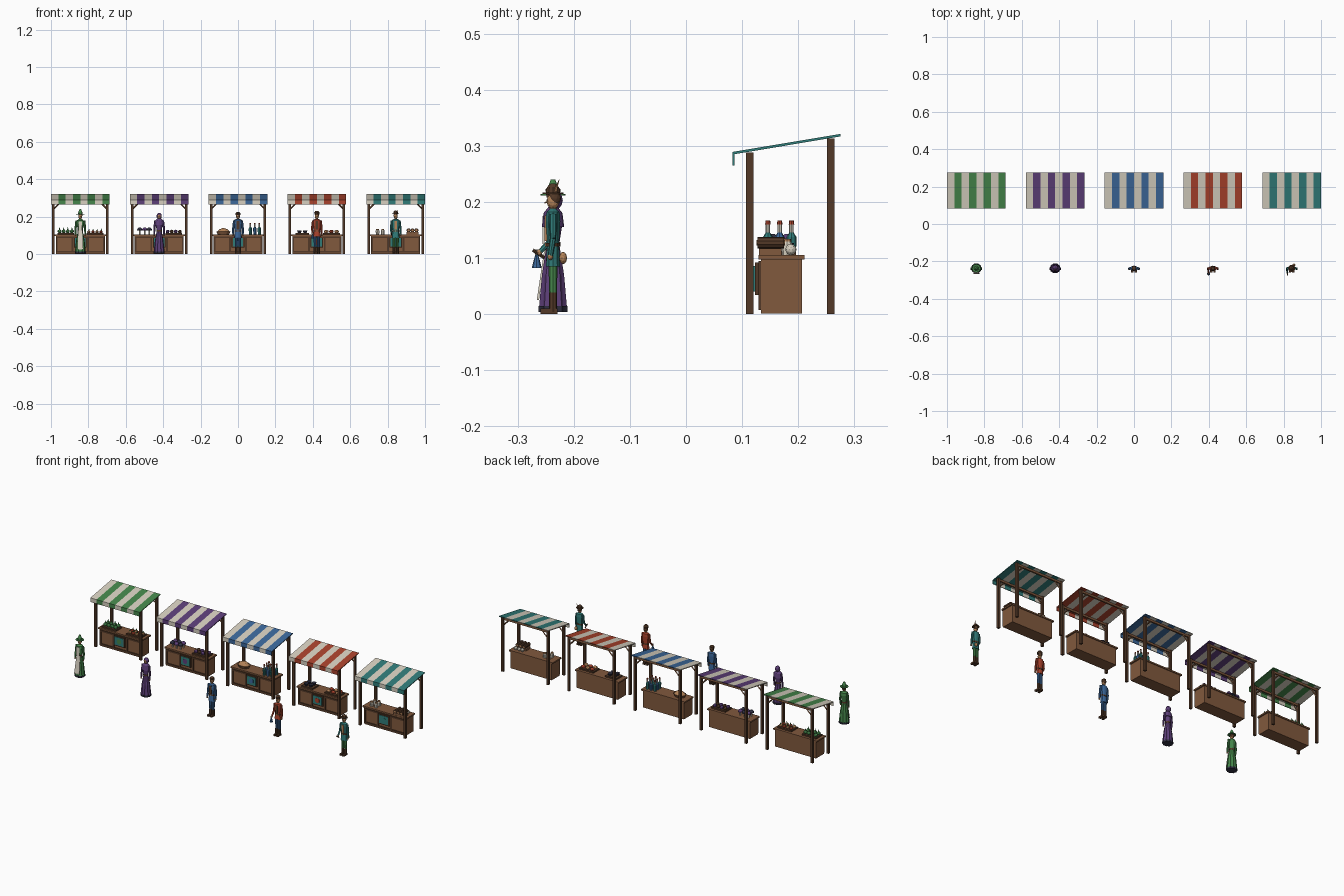
import bpy, bmesh, math
from mathutils import Vector, Matrix

if "Cube" in bpy.data.objects:
    bpy.data.objects.remove(bpy.data.objects["Cube"])

PALETTE = {
    "dark_wood": (0.085, 0.04, 0.02), "wood": (0.22, 0.1, 0.047),
    "cream": (0.68, 0.63, 0.53), "green": (0.06, 0.24, 0.07),
    "purple": (0.11, 0.05, 0.19), "blue": (0.045, 0.14, 0.33),
    "red": (0.4, 0.055, 0.025), "teal": (0.03, 0.2, 0.19),
    "tan": (0.46, 0.23, 0.1), "charcoal": (0.03, 0.03, 0.055)}
MATS = {}
for key, rgb in PALETTE.items():
    m = bpy.data.materials.new(key)
    m.use_nodes = True
    m.diffuse_color = (*rgb, 1)
    m.node_tree.nodes["Principled BSDF"].inputs["Base Color"].default_value = (*rgb, 1)
    MATS[key] = m


def finish(name, bm, *cols):
    bmesh.ops.recalc_face_normals(bm, faces=bm.faces)
    me = bpy.data.meshes.new(name)
    bm.to_mesh(me)
    bm.free()
    for c in cols:
        me.materials.append(MATS[c])
    ob = bpy.data.objects.new(name, me)
    bpy.context.collection.objects.link(ob)
    return ob


def box(name, col, centre, size):
    bm = bmesh.new()
    bmesh.ops.create_cube(bm, size=1, matrix=Matrix.Translation(centre) @ Matrix.Diagonal((*size, 1)))
    return finish(name, bm, col)


def rod(name, col, a, b, r1, r2=None, n=8):
    a, b = Vector(a), Vector(b)
    d = b - a
    bm = bmesh.new()
    mat = Matrix.Translation((a + b) / 2) @ d.to_track_quat("Z", "Y").to_matrix().to_4x4()
    bmesh.ops.create_cone(bm, cap_ends=True, segments=n, radius1=r1,
                          radius2=r1 if r2 is None else r2, depth=d.length, matrix=mat)
    return finish(name, bm, col)


def ball(name, col, centre, size):
    bm = bmesh.new()
    bmesh.ops.create_icosphere(bm, subdivisions=2, radius=1,
                               matrix=Matrix.Translation(centre) @ Matrix.Diagonal((*size, 1)))
    return finish(name, bm, col)


def lathe(name, col, x, y, profile, n=12, deep=1.0, ruffle=0.0):
    """Spin (radius, z) pairs; ruffle pulls in every second point of the lower ring."""
    bm = bmesh.new()
    rings = []
    for k, (r, z) in enumerate(profile):
        ring = []
        for i in range(n):
            t = math.tau * i / n
            rr = r * (1 - ruffle * (i % 2) / (1 + k))
            ring.append(bm.verts.new((x + rr * math.cos(t), y + rr * deep * math.sin(t), z)))
        rings.append(ring)
    for lo, hi in zip(rings, rings[1:]):
        for i in range(n):
            bm.faces.new((lo[i], lo[(i + 1) % n], hi[(i + 1) % n], hi[i]))
    bm.faces.new(rings[0])
    bm.faces.new(rings[-1])
    return finish(name, bm, col)


def canopy(x, col):
    # Striped slab with a hanging front valance, swept across eight stripes
    profile = [(0.083, 0.265), (0.083, 0.289), (0.275, 0.321), (0.275, 0.3165),
               (0.0865, 0.285), (0.0865, 0.265)]
    bm = bmesh.new()
    rings = [[bm.verts.new((x - 0.157 + 0.314 * i / 8, y, z)) for y, z in profile] for i in range(9)]
    for i in range(8):
        for j in range(6):
            k = (j + 1) % 6
            f = bm.faces.new((rings[i][j], rings[i][k], rings[i + 1][k], rings[i + 1][j]))
            f.material_index = i % 2
    bm.faces.new(rings[0])
    bm.faces.new(rings[-1]).material_index = 1
    finish("canopy", bm, "cream", col)


def stall(x, col):
    canopy(x, col)
    # Posts, beams and corner braces
    for y, top in ((0.1135, 0.288), (0.258, 0.313)):
        for s in (-1, 1):
            box("post", "dark_wood", (x + s * 0.144, y, top / 2), (0.013, 0.013, top))
            rod("brace", "wood", (x + s * 0.14, y, top - 0.045), (x + s * 0.105, y, top - 0.01), 0.004, n=4)
        box("beam", "wood", (x, y, top - 0.008), (0.28, 0.009, 0.011))
    # Counter with a framed front
    box("counter", "wood", (x, 0.17, 0.05), (0.262, 0.073, 0.098))
    box("counter_top", "wood", (x, 0.17, 0.1015), (0.278, 0.082, 0.008))
    for z in (0.012, 0.09):
        box("counter_rail", "dark_wood", (x, 0.132, z), (0.262, 0.005, 0.01))
    for k in range(4):
        box("counter_stile", "dark_wood", (x - 0.126 + 0.084 * k, 0.132, 0.051), (0.01, 0.005, 0.07))
    # Hanging sign
    box("sign_board", "dark_wood", (x, 0.126, 0.063), (0.068, 0.006, 0.058))
    box("sign_panel", "teal", (x, 0.1225, 0.063), (0.056, 0.004, 0.046))
    rod("sign_emblem", col, (x, 0.1215, 0.063), (x, 0.119, 0.063), 0.015, n=6)


def tray(x, w=0.075):
    box("goods_tray", "dark_wood", (x, 0.167, 0.109), (w, 0.058, 0.009))


def grid(x, cols, rows=2, dx=0.022, dy=0.026):
    for i in range(cols):
        for j in range(rows):
            yield i + j, x + (i - (cols - 1) / 2) * dx, 0.167 + (j - (rows - 1) / 2) * dy


def bottle(x, y, col):
    lathe("bottle", col, x, y, [(0.008, 0.105), (0.009, 0.137), (0.004, 0.145)], 8)
    lathe("bottle_neck", "cream", x, y, [(0.004, 0.145), (0.004, 0.16)], 8)
    lathe("bottle_cork", "red", x, y, [(0.005, 0.16), (0.004, 0.167)], 8)


def goods(k, x):
    lx, rx = x - 0.078, x + 0.078
    if k == 0:    # vegetables
        for px in (lx, rx):
            tray(px, 0.09)
        for i, px, y in grid(lx, 4):
            ball("cabbage", "green", (px, y, 0.121), (0.011, 0.011, 0.01))
            rod("leaf_tuft", "green", (px, y, 0.125), (px, y, 0.144), 0.006, 0, 5)
        for i, px, y in grid(rx, 4):
            ball("root_vegetable", ("tan", "red")[i % 2], (px, y, 0.118), (0.009, 0.012, 0.008))
            rod("root_leaf", "green", (px, y, 0.122), (px + 0.004, y, 0.137), 0.005, 0, 5)
    elif k == 1:  # mushrooms and pots
        for i, px, y in grid(lx, 3, 2, 0.026):
            rod("mushroom_stem", "cream", (px, y, 0.105), (px, y, 0.13), 0.004)
            lathe("mushroom_cap", ("charcoal", "purple")[i % 2], px, y,
                  [(0.014, 0.127), (0.012, 0.135), (0.004, 0.143)], 8)
        tray(rx, 0.09)
        for i, px, y in grid(rx, 4):
            ball("plum", ("purple", "dark_wood")[i % 2], (px, y, 0.12), (0.01, 0.011, 0.01))
    elif k == 2:  # herbs and bottles
        lathe("basket", "wood", lx, 0.167, [(0.03, 0.105), (0.038, 0.12)], 12, 0.75)
        lathe("herb_mound", "tan", lx, 0.167, [(0.034, 0.12), (0.022, 0.132), (0.006, 0.138)], 10, 0.75)
        for i, px, y in grid(rx + 0.012, 3, 3, 0.024, 0.021):
            bottle(px, y, ("teal", "blue")[i % 2])
    elif k == 3:  # ironware and loaves
        tray(lx, 0.07)
        for i, px, y in grid(lx, 2, 2, 0.03):
            lathe("iron_bowl", "charcoal", px, y, [(0.008, 0.113), (0.013, 0.127)], 8)
        tray(rx, 0.09)
        for i, px, y in grid(rx, 3, 2, 0.028):
            ball("loaf", ("tan", "red")[i % 2], (px, y, 0.12), (0.013, 0.011, 0.009))
    else:         # jars, rolls and round cheeses
        for i, px, y in grid(lx - 0.005, 2, 2, 0.028):
            lathe("jar", "cream", px, y, [(0.009, 0.105), (0.01, 0.124), (0.007, 0.129)], 8)
            lathe("jar_lid", "tan", px, y, [(0.008, 0.129), (0.007, 0.134)], 8)
        for i in range(3):
            px = rx + 0.012 + 0.021 * (i - 1)
            rod("cloth_roll", "dark_wood", (px, 0.127, 0.127), (px, 0.175, 0.127), 0.0105, n=10)
            rod("roll_core", "tan", (px, 0.126, 0.127), (px, 0.176, 0.127), 0.005, n=10)
            ball("wool_ball", "cream", (px, 0.187, 0.115), (0.01, 0.01, 0.01))
        box("roll_rack", "wood", (rx + 0.012, 0.15, 0.111), (0.066, 0.04, 0.011))


FY = -0.237


def head(x, hair):
    rod("neck", "tan", (x, FY, 0.178), (x, FY, 0.193), 0.006)
    ball("head", "tan", (x, FY, 0.201), (0.0105, 0.0115, 0.0145))
    ball("hair", hair, (x, FY + 0.003, 0.206), (0.0115, 0.0115, 0.0135))
    rod("nose", "tan", (x, FY - 0.010, 0.2), (x, FY - 0.015, 0.198), 0.002, 0.001, 5)
    for s in (-1, 1):
        box("eye", "charcoal", (x + s * 0.004, FY - 0.0105, 0.203), (0.002, 0.002, 0.002))


def arms(x, col, reach=None):
    for s in (-1, 1):
        bent = s == reach
        elbow = (x + s * 0.026, FY, 0.135)
        hand = (x + s * 0.023, FY - 0.024, 0.11) if bent else (x + s * 0.026, FY - 0.005, 0.102)
        rod("upper_arm", col, (x + s * 0.02, FY, 0.178), elbow, 0.0065, 0.0055)
        rod("forearm", col, elbow, hand, 0.0055, 0.0045)
        ball("hand", "tan", hand, (0.005, 0.005, 0.006))


def man(x, coat, legs, vest, hem, reach=None):
    for s in (-1, 1):
        px = x + s * 0.009
        rod("leg", legs, (px, FY, 0.02), (px, FY, 0.105), 0.0065, 0.0085)
        rod("boot_shaft", "dark_wood", (px, FY, 0.004), (px, FY, 0.038), 0.0075)
        box("boot_foot", "dark_wood", (px, FY - 0.007, 0.005), (0.012, 0.03, 0.01))
    lathe("coat", coat, x, FY, [(0.021, hem), (0.018, 0.125), (0.022, 0.165), (0.02, 0.182), (0.008, 0.188)],
          10, 0.62)
    lathe("belt", "dark_wood", x, FY, [(0.0195, 0.12), (0.0195, 0.127)], 10, 0.65)
    box("vest_front", vest, (x, FY - 0.0115, 0.153), (0.014, 0.007, 0.045))
    box("belt_buckle", "tan", (x, FY - 0.0125, 0.1235), (0.006, 0.003, 0.007))
    arms(x, coat, reach)
    head(x, "dark_wood")


def woman(x, col, hair):
    lathe("gown_hem", "charcoal", x, FY, [(0.029, 0.004), (0.029, 0.014)], 20, 0.95, 0.12)
    lathe("gown", col, x, FY, [(0.029, 0.012), (0.023, 0.07), (0.013, 0.125), (0.02, 0.165), (0.018, 0.18),
                               (0.008, 0.187)], 20, 0.9, 0.15)
    lathe("sash", "dark_wood", x, FY, [(0.0145, 0.12), (0.0145, 0.128)], 12, 0.92)
    arms(x, col)
    head(x, hair)


def hat(x, col, brim, base, top):
    lathe("hat_brim", col, x, FY, [(brim, base), (brim, base + 0.003)], 12)
    lathe("hat_crown", col, x, FY, [(0.013, base + 0.003), (0.011, base + 0.012), (0.004, top)], 10)


# Five stalls in a row
STEP = 0.4215
for k, stripe in enumerate(("green", "purple", "blue", "red", "teal")):
    stall((k - 2) * STEP, stripe)
    goods(k, (k - 2) * STEP)

# Green-gowned grower with apron and pointed hat
x = -2 * STEP
woman(x, "green", "dark_wood")
apron = box("apron_skirt", "cream", (x, FY - 0.022, 0.075), (0.032, 0.004, 0.1))
for v in apron.data.vertices:
    if v.co.z > 0.1:
        v.co.y += 0.01
        v.co.x = x + (v.co.x - x) * 0.7
    else:
        v.co.y -= 0.005
box("apron_bib", "cream", (x, FY - 0.017, 0.15), (0.02, 0.004, 0.05))
hat(x, "green", 0.022, 0.211, 0.24)

# Hooded woman in purple
x = -STEP
woman(x, "purple", "purple")
ball("hood", "purple", (x, FY + 0.004, 0.203), (0.0145, 0.0135, 0.0175))
lathe("shawl", "purple", x, FY, [(0.025, 0.155), (0.021, 0.18), (0.01, 0.191)], 12, 0.8)

# Blue-clad brewer
man(0, "blue", "blue", "dark_wood", 0.085)
lathe("cap", "dark_wood", 0, FY, [(0.0125, 0.208), (0.012, 0.22), (0.004, 0.225)], 10)

# Baker in a red coat with a flask
x = STEP
man(x, "red", "blue", "dark_wood", 0.095, -1)
rod("flask", "blue", (x - 0.023, FY - 0.029, 0.082), (x - 0.023, FY - 0.029, 0.105), 0.009, 0.003)
rod("flask_neck", "cream", (x - 0.023, FY - 0.029, 0.105), (x - 0.023, FY - 0.029, 0.115), 0.003)
lathe("baker_cap", "dark_wood", x, FY, [(0.013, 0.212), (0.014, 0.222), (0.008, 0.23)], 10)

# Teal-coated traveller with feathered hat and pouch
x = 2 * STEP
man(x, "teal", "green", "tan", 0.085, -1)
hat(x, "dark_wood", 0.019, 0.214, 0.233)
rod("hat_feather", "tan", (x + 0.01, FY + 0.004, 0.22), (x + 0.013, FY + 0.012, 0.242), 0.003, 0, 4)
ball("pouch", "tan", (x + 0.012, FY + 0.018, 0.1), (0.009, 0.007, 0.011))
rod("walking_tool", "dark_wood", (x - 0.023, FY - 0.015, 0.1), (x - 0.023, FY - 0.036, 0.114), 0.003)
